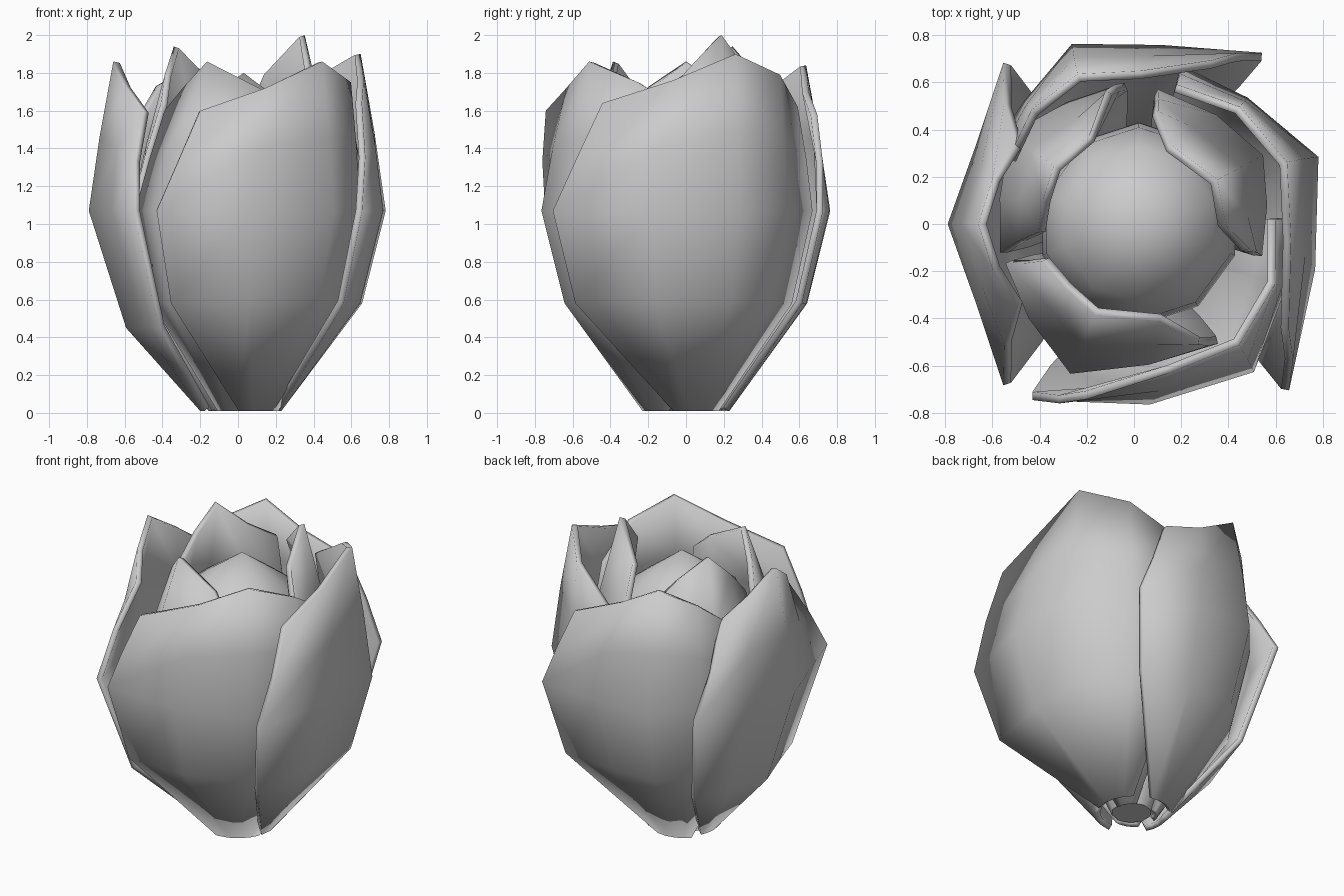
import bpy
from math import radians, cos, sin

if "Cube" in bpy.data.objects:
    bpy.data.objects.remove(bpy.data.objects["Cube"])


def make_mesh(name, verts, faces, angle):
    me = bpy.data.meshes.new(name)
    me.from_pydata(verts, [], faces)
    ob = bpy.data.objects.new(name, me)
    bpy.context.collection.objects.link(ob)
    bpy.ops.object.select_all(action='DESELECT')
    ob.select_set(True)
    bpy.context.view_layer.objects.active = ob
    bpy.ops.object.shade_smooth_by_angle(angle=radians(angle))
    return ob


def polar(r, deg, z):
    return (r * cos(radians(deg)), r * sin(radians(deg)), z)


def petal(name, az, peak, belly, rim, size=1.0, spread=1.0, base=0.23, low=(.58, .84)):
    """belly: 5 x (angle, radius); rim: 5 x (angle, radius, drop below peak)
    low: height and radius factor of the row under the belly"""
    belly = [(az + a * spread, r * size, a * spread) for a, r in belly]
    rim = [(az + a * spread, r * size, peak - d) for a, r, d in rim]
    rows = [
        [polar(base, az + a * .55, .01) for _, _, a in belly],
        [polar(r * low[1], az + a * .99, low[0]) for _, r, a in belly],
        [polar(r, b, 1.07) for b, r, _ in belly],
        [polar((r + q) / 2 * 1.01, (b + c) / 2, (1.07 + z) / 2)
         for (b, r, _), (c, q, z) in zip(belly, rim)],
        [polar(q, c, z) for c, q, z in rim],
    ]
    verts = [v for row in rows for v in row]
    faces = [(i * 5 + j, i * 5 + j + 1, i * 5 + j + 6, i * 5 + j + 5)
             for i in range(4) for j in range(4)]
    ob = make_mesh(name, verts, faces, 75)
    mod = ob.modifiers.new("thickness", 'SOLIDIFY')
    mod.thickness = .035
    mod.offset = -1


# Outer petals that overlap in a spiral
spiral_belly = [(-69, .90), (-34, .78), (0, .82), (28, .71), (53, .69)]
spiral_rim = [(-54, .78, .26), (-26, .66, .14), (2, .69, 0), (28, .66, .11), (53, .61, .28)]
petal("outer_petal_front", -51, 1.86, [(-69, .875)] + spiral_belly[1:], spiral_rim, size=.985)
petal("outer_petal_right", 20, 1.90, [(-67, .95)] + spiral_belly[1:], spiral_rim, size=1.015)
petal("outer_petal_back", 109, 1.84, [(-68, .92)] + spiral_belly[1:], spiral_rim,
      size=.985, spread=.82)

# Symmetric outer petal on the left
petal("outer_petal_left", 180, 1.86,
      [(-51, .88), (-27, .75), (0, .79), (27, .75), (51, .88)],
      [(-35, .61, .26), (-18, .63, .13), (0, .66, 0), (18, .63, .13), (35, .61, .26)],
      low=(.45, .75), base=.2)

# Three inner petals, closing in at the rim
petal("inner_petal_front", 247, 1.86,
      [(-50, .57), (-25, .60), (0, .69), (29, .60), (58, .62)],
      [(-45, .42, .26), (-24, .40, .14), (0, .42, 0), (38, .43, .14), (51, .58, .28)], base=.14)
petal("inner_petal_right", 28, 2.00,
      [(-42, .56), (-20, .57), (0, .62), (25, .58), (52, .58)],
      [(-40, .50, .34), (-29, .39, .20), (0, .40, 0), (37, .37, .20), (50, .49, .34)], base=.14)
petal("inner_petal_back", 144, 1.94,
      [(-50, .60), (-25, .59), (0, .65), (25, .58), (48, .58)],
      [(-42, .58, .28), (-27, .42, .15), (0, .42, 0), (22, .40, .15), (41, .41, .30)], base=.14)

# Ten-sided closed bud in the centre
profile = [(.12, .02), (.36, .55), (.43, 1.02), (.41, 1.36), (.33, 1.57)]
n = 10
verts = [(x + .02, y, z) for r, h in profile
         for x, y, z in [polar(r, 360 * k / n + 18, h) for k in range(n)]]
verts.append((.03, .0, 1.80))
faces = [(i * n + k, i * n + (k + 1) % n, (i + 1) * n + (k + 1) % n, (i + 1) * n + k)
         for i in range(len(profile) - 1) for k in range(n)]
top = (len(profile) - 1) * n
faces += [(top + k, top + (k + 1) % n, len(verts) - 1) for k in range(n)]
faces.append(tuple(reversed(range(n))))
make_mesh("centre_bud", verts, faces, 50)
